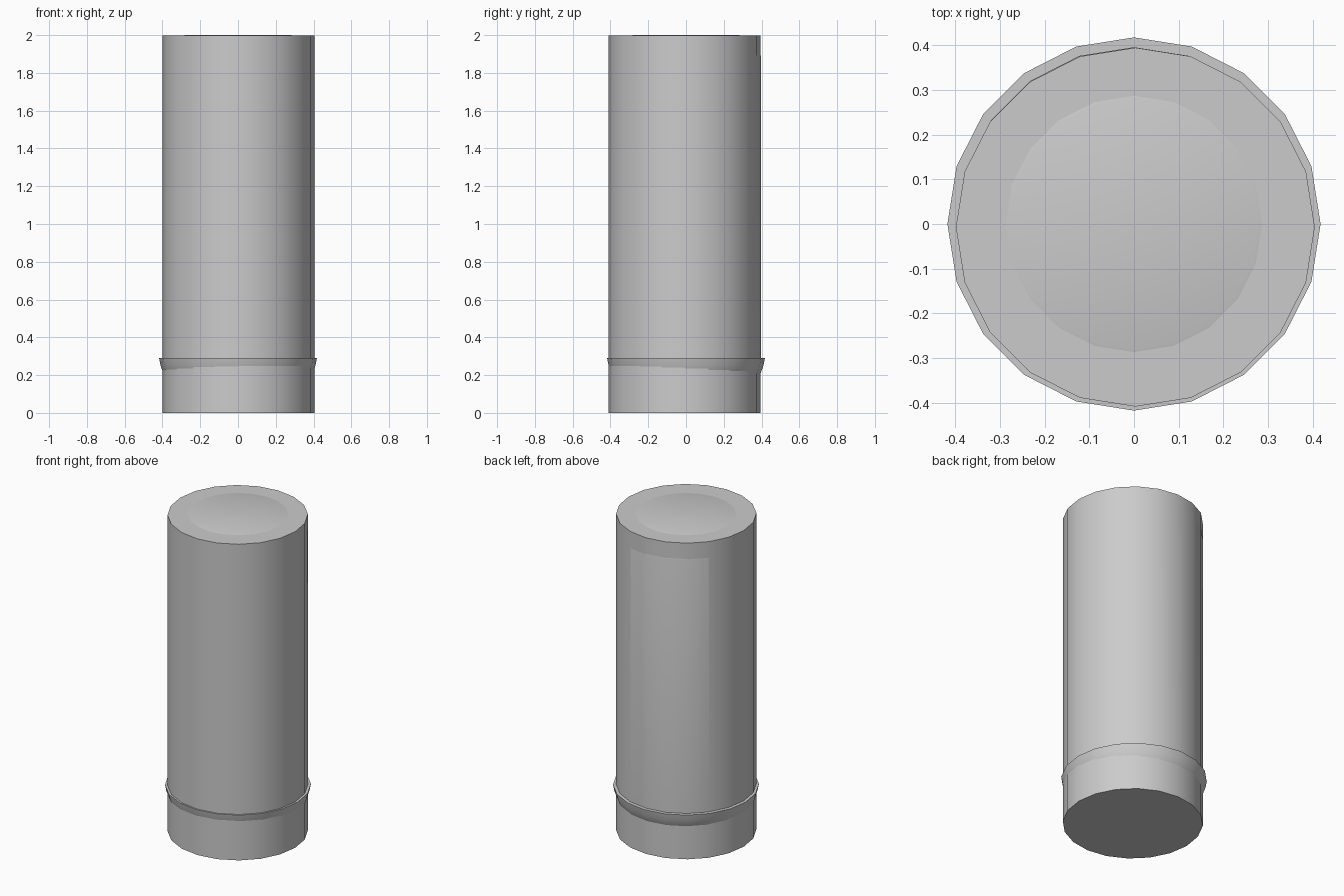
import bpy, bmesh, math

if "Cube" in bpy.data.objects:
    bpy.data.objects.remove(bpy.data.objects["Cube"])

SIDES = 20


def lathe(name, profile, cx=0.0, cy=0.0):
    """Revolve (radius, z) points into a closed 20-sided solid."""
    bm = bmesh.new()
    rings = []
    for r, z in profile:
        rings.append([bm.verts.new((cx + r * math.cos(2 * math.pi * i / SIDES),
                                    cy + r * math.sin(2 * math.pi * i / SIDES), z))
                      for i in range(SIDES)])
    for a, b in zip(rings, rings[1:]):
        for i in range(SIDES):
            j = (i + 1) % SIDES
            bm.faces.new((a[i], a[j], b[j], b[i]))
    bm.faces.new(rings[0][::-1])
    bm.faces.new(rings[-1])
    me = bpy.data.meshes.new(name)
    bm.to_mesh(me)
    bm.free()
    ob = bpy.data.objects.new(name, me)
    bpy.context.collection.objects.link(ob)
    bpy.ops.object.select_all(action='DESELECT')
    ob.select_set(True)
    bpy.context.view_layer.objects.active = ob
    bpy.ops.object.shade_smooth_by_angle(angle=math.radians(35))
    return ob


# Outer sleeve, set very slightly off centre
lathe("outer_sleeve", [(0.402, 0.0), (0.402, 1.998)], 0.003, -0.007)

# Inner body: flared collar near the base, straight wall, rounded shoulder and flat cap
lathe("collared_inner_body", [
    (0.34, 0.14), (0.375, 0.175), (0.395, 0.21), (0.41, 0.25), (0.418, 0.29),
    (0.396, 0.29), (0.396, 1.89), (0.385, 1.94), (0.35, 1.98), (0.28, 2.0)])
